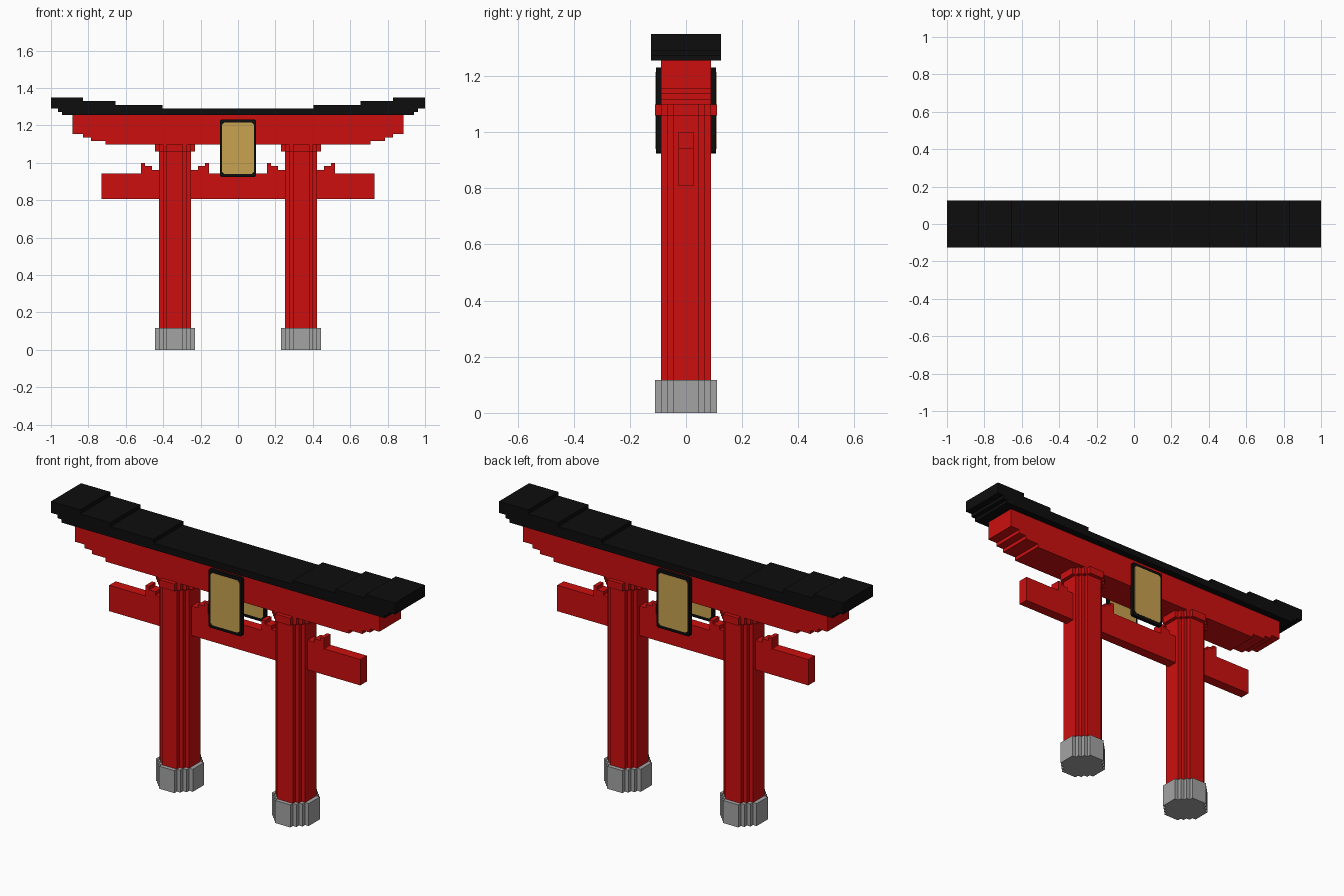
import bpy, bmesh
from mathutils import Vector

if "Cube" in bpy.data.objects:
    bpy.data.objects.remove(bpy.data.objects["Cube"])


def material(name, rgb):
    m = bpy.data.materials.new(name)
    m.diffuse_color = (*rgb, 1)
    m.use_nodes = True
    m.node_tree.nodes["Principled BSDF"].inputs["Base Color"].default_value = m.diffuse_color
    return m


RED = material("red paint", (0.61, 0.0045, 0.0045))
BLACK = material("black roof", (0.004, 0.004, 0.004))
GREY = material("grey stone", (0.37, 0.37, 0.37))
GOLD = material("gold panel", (0.58, 0.36, 0.08))


def prism(name, outline, axis, lo, hi, mat):
    """Extrude a closed 2D outline along y (outline is x,z) or z (outline is x,y)."""
    bm = bmesh.new()
    place = (lambda a, b: (a, lo, b)) if axis == 'y' else (lambda a, b: (a, b, lo))
    face = bm.faces.new([bm.verts.new(place(a, b)) for a, b in outline])
    out = bmesh.ops.extrude_face_region(bm, geom=[face])
    move = Vector((0, hi - lo, 0)) if axis == 'y' else Vector((0, 0, hi - lo))
    bmesh.ops.translate(bm, vec=move,
                        verts=[v for v in out['geom'] if isinstance(v, bmesh.types.BMVert)])
    bmesh.ops.recalc_face_normals(bm, faces=bm.faces)
    me = bpy.data.meshes.new(name)
    bm.to_mesh(me)
    bm.free()
    me.materials.append(mat)
    ob = bpy.data.objects.new(name, me)
    bpy.context.collection.objects.link(ob)
    return ob


def mirrored(half):
    """Close a right-hand outline by mirroring it in x."""
    return half + [(-x, z) for x, z in reversed(half)]


def stairs(corners):
    """Stepped outline from outer corners."""
    pts = [corners[0]]
    for x, z in corners[1:]:
        pts += [(x, pts[-1][1]), (x, z)]
    return pts


def rect(x0, x1, z0, z1, c=0.0):
    if not c:
        return [(x0, z0), (x1, z0), (x1, z1), (x0, z1)]
    return [(x0 + c, z0), (x1 - c, z0), (x1, z0 + c), (x1, z1 - c),
            (x1 - c, z1), (x0 + c, z1), (x0, z1 - c), (x0, z0 + c)]


def stepped_round(cx, n):
    """Stair-stepped octagon cross-section with n corner steps."""
    s, a = 0.021, 0.044
    q = []
    for i in range(n + 1):
        x, y = a + (n - i) * s, a + 0.003 + i * s
        q.append((x, y))
        if i < n:
            q.append((x - s, y))
    half = [(x, -y) for x, y in reversed(q)] + q
    return [(cx + x, y) for x, y in mirrored(half)]


# Roof with upswept stepped ends
under = stairs([(0.915, 1.255), (0.94, 1.272), (0.963, 1.29), (1.0, 1.31)])
over = [(1.0, 1.35), (0.83, 1.35), (0.83, 1.33), (0.655, 1.33),
        (0.655, 1.31), (0.405, 1.31), (0.405, 1.29)]
prism("roof", mirrored(under + over), 'y', -0.125, 0.125, BLACK)

# Upper lintel with stepped underside
lintel = stairs([(0.612, 1.098), (0.708, 1.117), (0.786, 1.136), (0.83, 1.155), (0.884, 1.175)])
prism("upper_lintel", mirrored(lintel + [(0.884, 1.256)]), 'y', -0.089, 0.089, RED)

# Lower tie beam
prism("tie_beam", rect(-0.73, 0.73, 0.808, 0.944), 'y', -0.027, 0.027, RED)

for side, cx in (("left", -0.337), ("right", 0.337)):
    # Pillar, stone footing and capital
    prism(side + "_footing", stepped_round(cx, 3), 'z', 0, 0.118, GREY)
    prism(side + "_pillar", stepped_round(cx, 2), 'z', 0.118, 1.098, RED)
    prism(side + "_capital", stepped_round(cx, 3), 'z', 1.06, 1.099, RED)
    # Stepped wedges over the beam, either side of the pillar
    for label, d in (("outer", -1), ("inner", 1)):
        wedge = [(0.07, 0.944), (0.182, 0.944), (0.182, 1.0), (0.161, 1.0),
                 (0.161, 0.982), (0.124, 0.982), (0.124, 0.963), (0.07, 0.963)]
        k = d if cx < 0 else -d
        prism(f"{side}_{label}_wedge", [(cx + k * x, z) for x, z in wedge],
              'y', -0.027, 0.027, RED)

# Framed plaques on front and back
for label, s in (("front", -1), ("back", 1)):
    y0, y1 = sorted((s * 0.088, s * 0.107))
    prism(label + "_plaque_frame", rect(-0.096, 0.096, 0.924, 1.231, 0.006), 'y', y0, y1, BLACK)
    prism(label + "_plaque_panel", rect(-0.085, 0.085, 0.94, 1.215, 0.012),
          'y', y0 - 0.001, y1 + 0.001, GOLD)
